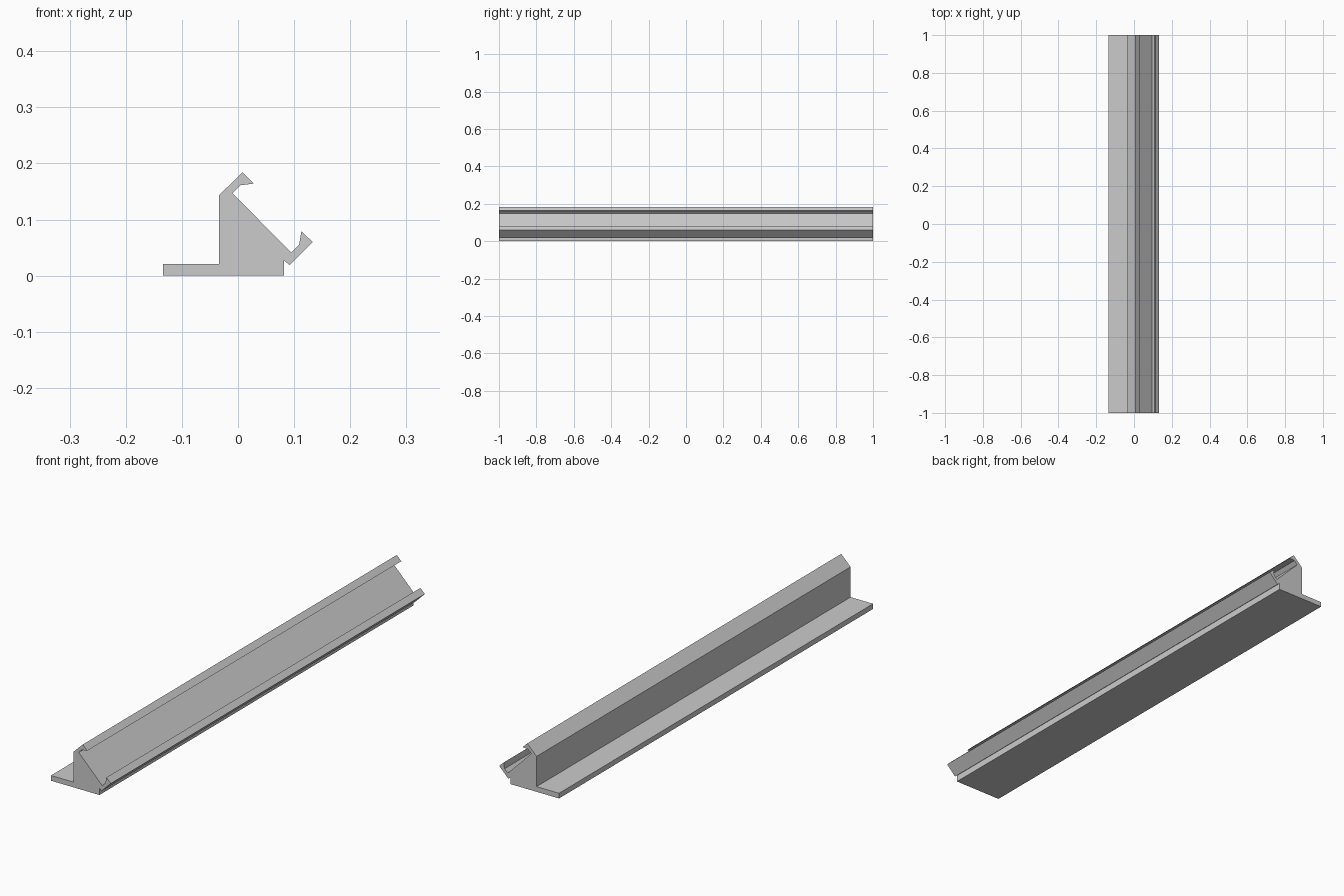
import bpy
import bmesh

cube = bpy.data.objects.get("Cube")
if cube:
    bpy.data.objects.remove(cube, do_unlink=True)

LENGTH = 2.0

grey = bpy.data.materials.new("light grey")
grey.use_nodes = True
colour = (0.6, 0.6, 0.6, 1)
grey.diffuse_color = colour
grey.node_tree.nodes["Principled BSDF"].inputs["Base Color"].default_value = colour


def extrude_profile(name, points, length, material):
    """Extrude an x-z outline along y, centred on y = 0."""
    bm = bmesh.new()
    face = bm.faces.new([bm.verts.new((x, -length / 2, z)) for x, z in points])
    grown = bmesh.ops.extrude_face_region(bm, geom=[face])["geom"]
    verts = [g for g in grown if isinstance(g, bmesh.types.BMVert)]
    bmesh.ops.translate(bm, verts=verts, vec=(0, length, 0))
    bmesh.ops.recalc_face_normals(bm, faces=bm.faces)
    mesh = bpy.data.meshes.new(name)
    bm.to_mesh(mesh)
    bm.free()
    mesh.materials.append(material)
    obj = bpy.data.objects.new(name, mesh)
    bpy.context.collection.objects.link(obj)
    return obj


# Outline runs from the flat foot, round the lower lip, up the slope,
# round the upper lip and down the upright back
outline = [
    (-0.134, 0), (0.082, 0), (0.082, 0.027),
    (0.092, 0.019), (0.133, 0.06), (0.113, 0.079), (0.109, 0.055), (0.095, 0.041),
    (-0.010, 0.147), (0.004, 0.161), (0.028, 0.164), (0.008, 0.184),
    (-0.034, 0.143), (-0.034, 0.021), (-0.134, 0.021),
]
extrude_profile("label_holder_rail", outline, LENGTH, grey)
